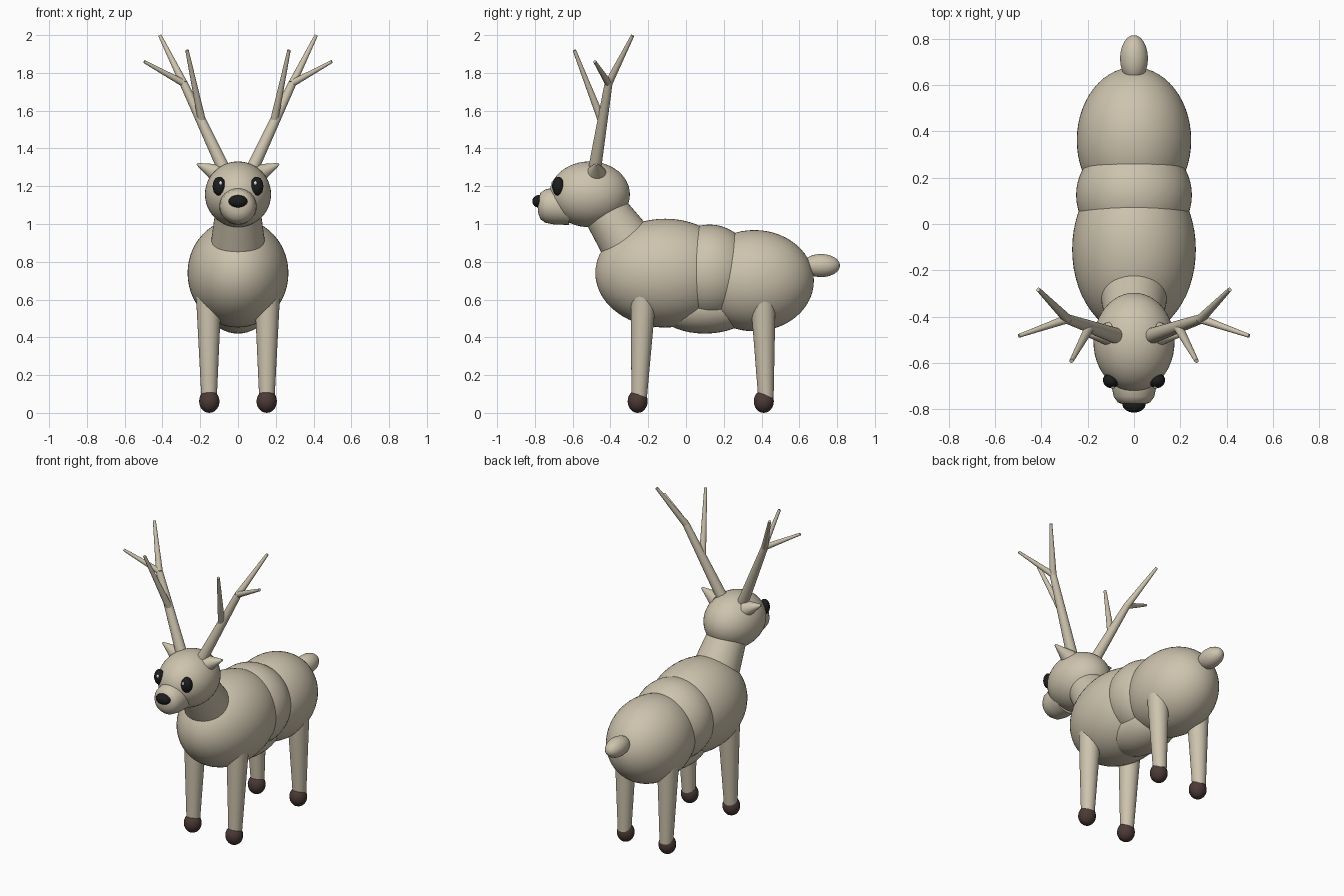
import bpy, bmesh, math
from mathutils import Vector, Matrix

cube = bpy.data.objects.get("Cube")
if cube:
    bpy.data.objects.remove(cube, do_unlink=True)


def material(name, rgb):
    m = bpy.data.materials.new(name)
    m.use_nodes = True
    m.diffuse_color = (*rgb, 1)
    m.node_tree.nodes["Principled BSDF"].inputs["Base Color"].default_value = (*rgb, 1)
    return m


TAN = material("tan_coat", (0.61, 0.545, 0.42))
HOOF = material("dark_brown_hoof", (0.07, 0.042, 0.037))
BLACK = material("black", (0.012, 0.012, 0.013))
WHITE = material("pale_glint", (0.75, 0.75, 0.72))
parts = []


def finish(name, bm, mat):
    mesh = bpy.data.meshes.new(name)
    bm.to_mesh(mesh)
    bm.free()
    mesh.materials.append(mat)
    obj = bpy.data.objects.new(name, mesh)
    bpy.context.collection.objects.link(obj)
    parts.append(obj)
    return obj


def ellipsoid(name, centre, radii, mat=TAN, turn=0, segs=40):
    """Ellipsoid with its poles along y, turned about z."""
    bm = bmesh.new()
    m = (Matrix.Translation(centre) @ Matrix.Rotation(turn, 4, 'Z')
         @ Matrix.Diagonal((*radii, 1)) @ Matrix.Rotation(math.pi / 2, 4, 'X'))
    bmesh.ops.create_uvsphere(bm, u_segments=segs, v_segments=segs // 2, radius=1, matrix=m)
    return finish(name, bm, mat)


def taper(name, a, b, r1, r2, mat=TAN, segs=24):
    """Capped cone running from point a to point b."""
    a, b = Vector(a), Vector(b)
    d = b - a
    m = Matrix.Translation((a + b) / 2) @ d.to_track_quat('Z', 'Y').to_matrix().to_4x4()
    bm = bmesh.new()
    bmesh.ops.create_cone(bm, cap_ends=True, segments=segs, radius1=r1, radius2=r2,
                          depth=d.length, matrix=m)
    return finish(name, bm, mat)


def lathe_y(name, profile, z, mat=TAN, segs=32):
    """Spin (radius, y) points about a front-to-back axis at height z."""
    bm = bmesh.new()
    verts = [bm.verts.new((r, y, z)) for r, y in profile]
    edges = [bm.edges.new(pair) for pair in zip(verts, verts[1:])]
    bmesh.ops.spin(bm, geom=verts + edges, cent=(0, 0, z), axis=(0, 1, 0),
                   angle=math.tau, steps=segs)
    bmesh.ops.remove_doubles(bm, verts=bm.verts, dist=0.0005)
    bmesh.ops.recalc_face_normals(bm, faces=bm.faces)
    return finish(name, bm, mat)


# Body
ellipsoid("chest", (0, -0.11, 0.74), (0.267, 0.37, 0.288), segs=56)
ellipsoid("midsection", (0, 0.125, 0.742), (0.25, 0.24, 0.255), segs=56)
ellipsoid("hindquarters", (0, 0.362, 0.70), (0.247, 0.315, 0.268), segs=56)
ellipsoid("belly", (0, 0.10, 0.56), (0.16, 0.26, 0.14))
ellipsoid("tail", (0, 0.715, 0.78), (0.06, 0.1, 0.061))

# Neck and head
taper("neck", (0, -0.28, 0.85), (0, -0.47, 1.13), 0.15, 0.112, segs=40)
ellipsoid("head", (0, -0.51, 1.157), (0.175, 0.213, 0.174), segs=48)
lathe_y("muzzle", [(0, -0.60), (0.1, -0.62), (0.097, -0.70), (0.088, -0.745),
                   (0.07, -0.77), (0.04, -0.782), (0, -0.786)], 1.095)
ellipsoid("nose", (0, -0.779, 1.12), (0.05, 0.035, 0.033), BLACK, segs=24)

for side, s in (("left", 1), ("right", -1)):
    # Eyes
    ellipsoid(side + "_eye", (s * 0.1, -0.677, 1.2), (0.035, 0.031, 0.05), BLACK, s * 0.4, 24)
    ellipsoid(side + "_eye_glint", (s * 0.092, -0.704, 1.216), (0.009, 0.008, 0.012), WHITE, segs=12)

    # Ears
    taper(side + "_ear", (s * 0.11, -0.475, 1.268), (s * 0.217, -0.475, 1.318), 0.052, 0.006)

    # Antlers: main beam, its upper tip, and two tines
    fork = (s * 0.288, -0.41, 1.745)
    taper(side + "_antler_beam", (s * 0.065, -0.487, 1.27), fork, 0.035, 0.021)
    taper(side + "_antler_tip", fork, (s * 0.413, -0.283, 1.997), 0.021, 0.009)
    taper(side + "_antler_outer_tine", fork, (s * 0.497, -0.483, 1.86), 0.019, 0.008)
    taper(side + "_antler_front_tine", (s * 0.192, -0.447, 1.55),
          (s * 0.27, -0.591, 1.92), 0.021, 0.009)

    # Legs and hooves
    for end, top_y, foot_y, hoof_y in (("front", -0.225, -0.248, -0.256),
                                       ("hind", 0.407, 0.423, 0.412)):
        taper(f"{side}_{end}_leg", (s * 0.155, top_y, 0.63), (s * 0.153, foot_y, 0.08),
              0.068, 0.041, segs=32)
        ellipsoid(f"{side}_{end}_hoof", (s * 0.152, hoof_y, 0.061),
                  (0.054, 0.053, 0.061), HOOF, segs=24)

# Smooth shading that keeps the cap edges sharp
bpy.ops.object.select_all(action='DESELECT')
for obj in parts:
    obj.select_set(True)
bpy.context.view_layer.objects.active = parts[0]
bpy.ops.object.shade_smooth_by_angle(angle=math.radians(40))
